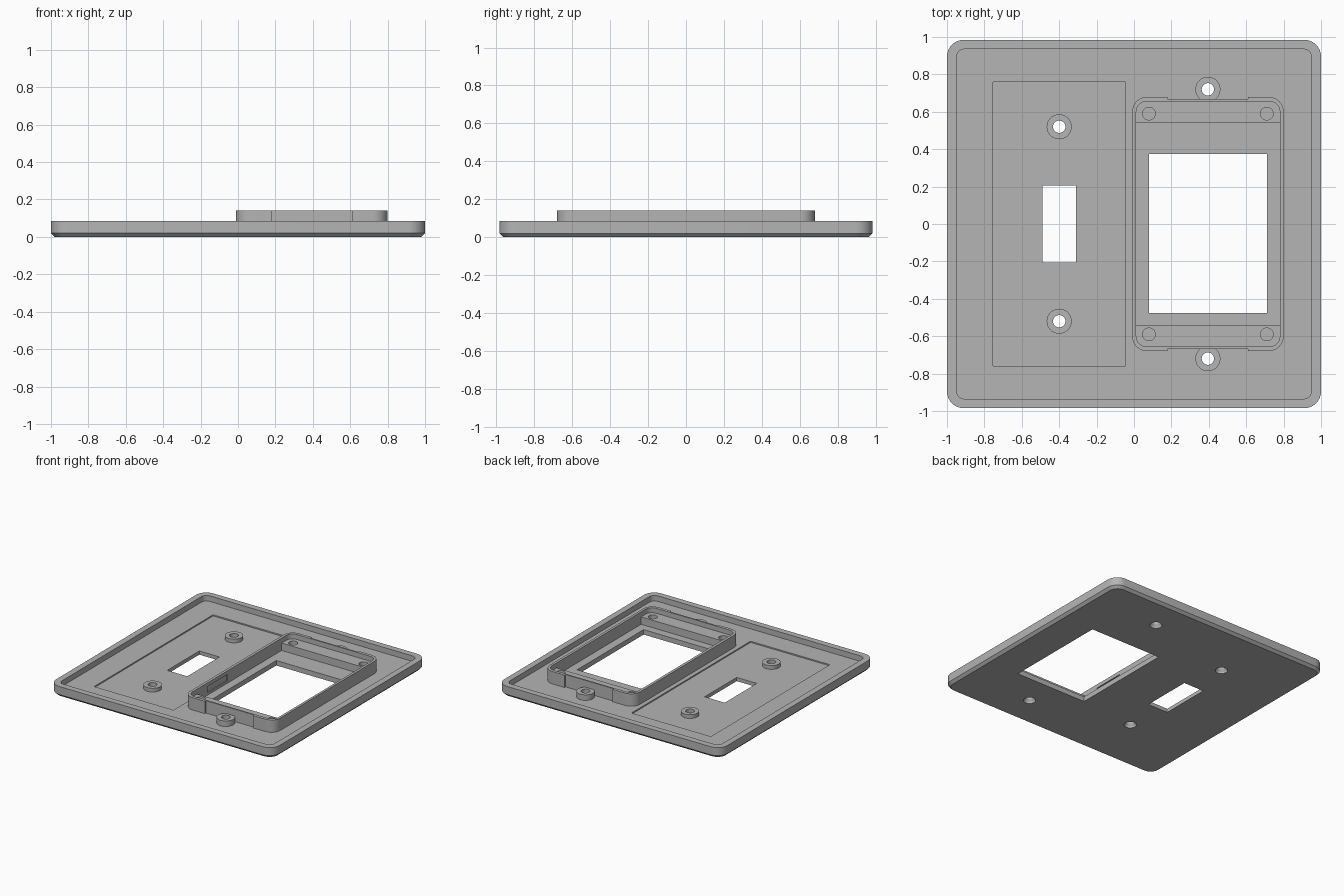
import bpy, bmesh, math

cube = bpy.data.objects.get("Cube")
if cube:
    bpy.data.objects.remove(cube)

grey = bpy.data.materials.new("plastic_grey")
grey.use_nodes = True
GREY = (0.46, 0.46, 0.46, 1)
grey.diffuse_color = GREY
grey.node_tree.nodes["Principled BSDF"].inputs["Base Color"].default_value = GREY

FLOOR = 0.04
RIM = 0.085
FRAME_TOP = 0.14


def rounded(x0, x1, y0, y1, r, steps=8):
    """Outline of a rectangle with rounded corners, counter-clockwise."""
    if r == 0:
        return [(x0, y0), (x1, y0), (x1, y1), (x0, y1)]
    centres = [(x1 - r, y1 - r), (x0 + r, y1 - r), (x0 + r, y0 + r), (x1 - r, y0 + r)]
    pts = []
    for i, (cx, cy) in enumerate(centres):
        for s in range(steps + 1):
            a = math.pi / 2 * (i + s / steps)
            pts.append((cx + r * math.cos(a), cy + r * math.sin(a)))
    return pts


def circle(x, y, r, sides=32):
    return [(x + r * math.cos(2 * math.pi * i / sides),
             y + r * math.sin(2 * math.pi * i / sides)) for i in range(sides)]


def loft(name, sections):
    """Closed solid through (outline, z) sections, bottom to top."""
    bm = bmesh.new()
    rings = [[bm.verts.new((x, y, z)) for x, y in pts] for pts, z in sections]
    bm.faces.new(rings[0][::-1])
    bm.faces.new(rings[-1])
    for lo, hi in zip(rings, rings[1:]):
        for i in range(len(lo)):
            j = (i + 1) % len(lo)
            bm.faces.new((lo[i], lo[j], hi[j], hi[i]))
    mesh = bpy.data.meshes.new(name)
    bm.to_mesh(mesh)
    bm.free()
    mesh.materials.append(grey)
    obj = bpy.data.objects.new(name, mesh)
    bpy.context.collection.objects.link(obj)
    return obj


def prism(name, pts, z0, z1):
    return loft(name, [(pts, z0), (pts, z1)])


def box(name, x0, x1, y0, y1, z0, z1):
    return prism(name, rounded(x0, x1, y0, y1, 0), z0, z1)


def carve(obj, cutters):
    """Subtract the cutters, bake the result and smooth the round parts."""
    for c in cutters:
        mod = obj.modifiers.new("cut", 'BOOLEAN')
        mod.operation = 'DIFFERENCE'
        mod.solver = 'EXACT'
        mod.object = c
    bpy.ops.object.select_all(action='DESELECT')
    obj.select_set(True)
    bpy.context.view_layer.objects.active = obj
    for mod in list(obj.modifiers):
        bpy.ops.object.modifier_apply(modifier=mod.name)
    bpy.ops.object.shade_smooth_by_angle(angle=math.radians(30))


def remove(objs):
    for o in objs:
        bpy.data.objects.remove(o)


# Screw positions: x, y, boss top
SCREWS = [("switch", -0.40, 0.52, 0.06), ("switch", -0.40, -0.52, 0.06),
          ("frame", 0.395, 0.72, 0.085), ("frame", 0.395, -0.72, 0.085)]

# Countersunk screw holes
screw_cutters = [loft("screw_cutter", [(circle(x, y, 0.045), -0.02),
                                       (circle(x, y, 0.045), 0.012),
                                       (circle(x, y, 0.033), 0.03),
                                       (circle(x, y, 0.033), 0.2)])
                 for _, x, y, _ in SCREWS]

# Wall plate: chamfered front edge, hollow back, recessed panel and openings
plate = loft("wall_plate", [(rounded(-0.98, 0.98, -0.965, 0.965, 0.07), 0),
                            (rounded(-1, 1, -0.985, 0.985, 0.09), 0.02),
                            (rounded(-1, 1, -0.985, 0.985, 0.09), RIM)])
plate_cutters = [
    prism("cavity", rounded(-0.95, 0.95, -0.935, 0.935, 0.045), FLOOR, 0.2),
    box("panel_recess", -0.755, -0.045, -0.76, 0.76, FLOOR - 0.01, 0.15),
    box("switch_opening", -0.49, -0.31, -0.205, 0.205, -0.1, 0.3),
    box("device_opening", 0.08, 0.712, -0.475, 0.375, -0.1, 0.25)]
carve(plate, plate_cutters + screw_cutters)
remove(plate_cutters)

# Screw bosses
for (label, x, y, top), cutter in zip(SCREWS, screw_cutters):
    side = "upper" if y > 0 else "lower"
    boss = prism(f"{label}_{side}_boss", circle(x, y, 0.067), 0.02, top)
    carve(boss, [cutter])

# Device frame: thin rounded wall, relieved beside the bosses
frame = prism("device_frame", rounded(-0.01, 0.8, -0.68, 0.68, 0.08), 0.03, FRAME_TOP)
frame_cutters = [
    prism("frame_hollow", rounded(0.012, 0.78, -0.655, 0.655, 0.055), -0.1, 0.3),
    box("upper_relief", 0.18, 0.61, 0.667, 0.8, -0.15, 0.35),
    box("lower_relief", 0.18, 0.61, -0.8, -0.667, -0.15, 0.35),
    box("side_pocket", 0.004, 0.05, -0.41, -0.15, 0.06, 0.11)]
carve(frame, frame_cutters + screw_cutters)
remove(frame_cutters + screw_cutters)

# Mounting ledges with blind peg holes at both ends of the frame
for sign, label in ((1, "upper"), (-1, "lower")):
    y0, y1 = sorted((sign * 0.54, sign * 0.66))
    ledge = prism(f"{label}_ledge", rounded(0.005, 0.787, -0.66, 0.66, 0.055), 0.03, 0.1)
    cutters = [box("ledge_trim", -0.5, 1.2, -sign * 0.06 - 0.6, -sign * 0.06 + 0.6, -0.2, 0.3)]
    cutters[0].location.y = 0
    remove(cutters)
    trim = sorted((-sign * 0.9, sign * 0.54))
    cutters = [box("ledge_trim", -0.5, 1.2, trim[0], trim[1], -0.2, 0.3)]
    cutters += [prism("peg_hole", circle(x, sign * 0.59, 0.034), 0.05, 0.25)
                for x in (0.08, 0.71)]
    carve(ledge, cutters)
    remove(cutters)
